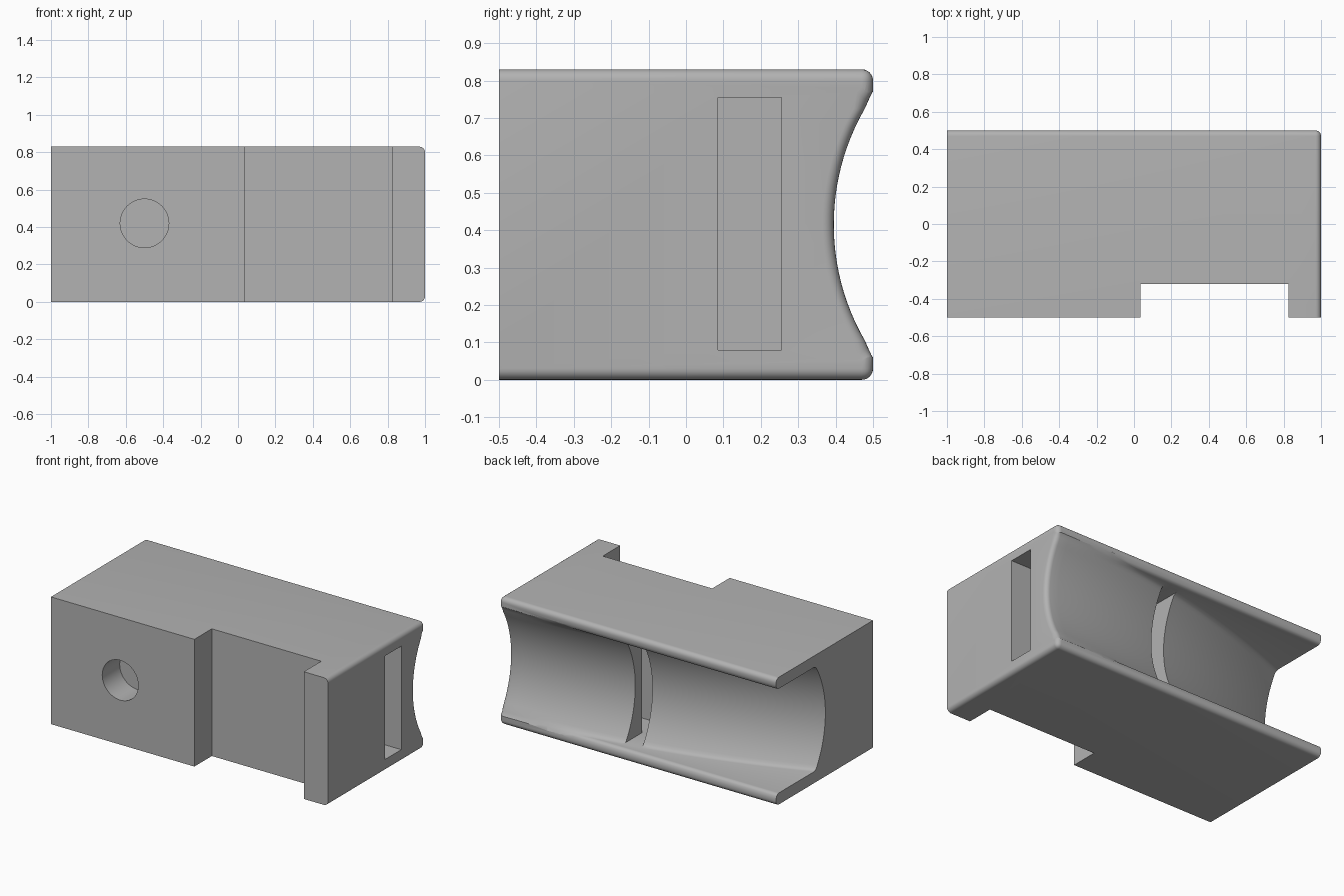
import bpy, bmesh, math
from mathutils import Matrix, Vector

cube = bpy.data.objects.get("Cube")
if cube:
    bpy.data.objects.remove(cube, do_unlink=True)

H = 0.83          # block height
MID = H / 2
R = 0.03          # rounding radius
grey = bpy.data.materials.new("plain_grey")
grey.use_nodes = True
grey.diffuse_color = (0.45, 0.45, 0.45, 1)
grey.node_tree.nodes["Principled BSDF"].inputs["Base Color"].default_value = (0.45, 0.45, 0.45, 1)


def to_object(bm, name):
    bmesh.ops.recalc_face_normals(bm, faces=bm.faces)
    mesh = bpy.data.meshes.new(name)
    bm.to_mesh(mesh)
    bm.free()
    mesh.materials.append(grey)
    obj = bpy.data.objects.new(name, mesh)
    bpy.context.collection.objects.link(obj)
    return obj


def box_mesh(lo, hi):
    lo, hi = Vector(lo), Vector(hi)
    bm = bmesh.new()
    size = Matrix.Diagonal((hi - lo).to_4d())
    bmesh.ops.create_cube(bm, size=1, matrix=Matrix.Translation((lo + hi) / 2) @ size)
    return bm


def rounding(d):
    """Fillet offset at distance d past the start of a rounded edge."""
    d = min(max(d, 0), R)
    return R - math.sqrt(R * R - d * d)


def groove_section(x):
    """Cradle outline at x: shallow arc, blended corners, flat lips that flare open."""
    flare = rounding(x - 1 + R)
    bottom = 0.395 - 0.104 * max(0.97 - x, 0) ** 2 - flare
    radius = 0.62
    half = []
    for i in range(13):
        dz = 0.31 * i / 12
        half.append((bottom + radius - math.sqrt(radius ** 2 - dz ** 2), dz))
    y = half[-1][0]
    for dy, dz in ((0.009, 0.325), (0.02, 0.335), (0.035, 0.34)):
        half.append((y + dy, dz + flare + rounding(y + dy - 0.5 + R)))
    y += 0.035
    for i in range(7):
        y = max(y + 0.001, 0.5 - R + R * i / 6)
        half.append((y, 0.34 + flare + rounding(y - 0.5 + R)))
    half.append((0.6, half[-1][1]))
    lower = [(y, MID - dz) for y, dz in reversed(half)]
    return [(x, y, z) for y, z in lower + [(y, MID + dz) for y, dz in half[1:]]]


# Main block, rounded along the back and the left end
bm = box_mesh((-1, -0.5, 0), (1, 0.5, H))
rounded = []
for e in bm.edges:
    mid = (e.verts[0].co + e.verts[1].co) / 2
    if mid.x > -0.9 and mid.y > -0.4 and (mid.y > 0.4 or mid.x > 0.9) and (
            abs(mid.z - MID) > 0.3 or mid.y > 0.4):
        rounded.append(e)
bmesh.ops.bevel(bm, geom=rounded, offset=R, segments=6, profile=0.5, affect='EDGES')
block = to_object(bm, "cradle_block")

# Curved back groove that deepens towards the right end
bm = bmesh.new()
stations = [1.03] + [1 - R * (1 - math.cos(i * math.pi / 12)) for i in range(7)]
stations += [0.97 - 2 * i / 32 for i in range(1, 33)]
loops = [[bm.verts.new(p) for p in groove_section(x)] for x in stations]
for a, b in zip(loops, loops[1:]):
    n = len(a)
    for i in range(n):
        bm.faces.new((a[i], a[(i + 1) % n], b[(i + 1) % n], b[i]))
bm.faces.new(loops[0])
bm.faces.new(loops[-1])
cutters = [to_object(bm, "groove_cutter")]

# Front recess, and strap slot that turns out into the groove
bm = box_mesh((0.035, -0.6, -0.1), (0.825, -0.32, H + 0.1))
cutters.append(to_object(bm, "recess_cutter"))
bm = box_mesh((0.03, 0.085, 0.08), (1.1, 0.255, 0.755))
cutters.append(to_object(bm, "slot_cutter"))
bm = box_mesh((0.03, 0.09, 0.08), (0.14, 0.6, 0.755))
cutters.append(to_object(bm, "slot_exit_cutter"))

# Blind round hole in the front
bm = bmesh.new()
turn = Matrix.Translation((-0.5, -0.42, 0.42)) @ Matrix.Rotation(math.pi / 2, 4, 'X')
bmesh.ops.create_cone(bm, cap_ends=True, segments=48, radius1=0.13, radius2=0.13,
                      depth=0.2, matrix=turn)
cutters.append(to_object(bm, "hole_cutter"))

bpy.context.view_layer.objects.active = block
block.select_set(True)
for cutter in cutters:
    mod = block.modifiers.new(cutter.name, 'BOOLEAN')
    mod.operation = 'DIFFERENCE'
    mod.solver = 'EXACT'
    mod.object = cutter
    bpy.ops.object.modifier_apply(modifier=mod.name)
    bpy.data.objects.remove(cutter, do_unlink=True)

bpy.ops.object.shade_smooth_by_angle(angle=math.radians(30))
